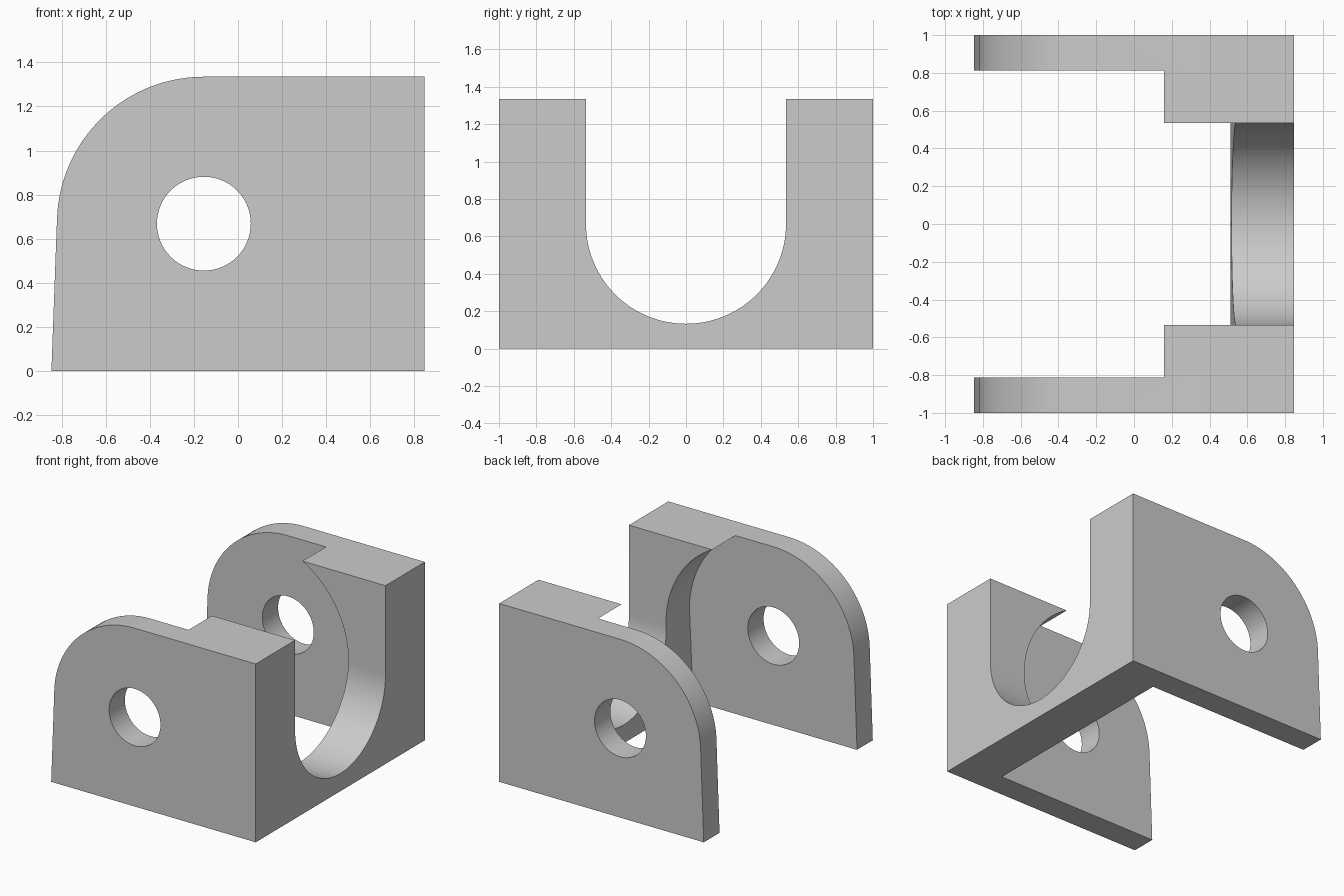
import bpy, bmesh
from math import sin, cos, radians, pi

default = bpy.data.objects.get("Cube")
if default:
    bpy.data.objects.remove(default, do_unlink=True)

grey = bpy.data.materials.new("light grey")
grey.use_nodes = True
GREY = (0.6, 0.6, 0.6, 1)
grey.diffuse_color = GREY
grey.node_tree.nodes["Principled BSDF"].inputs["Base Color"].default_value = GREY


def arc(cu, cv, radius, start, end, steps):
    """Points on an arc, angles in degrees."""
    angles = [radians(start + (end - start) * i / steps) for i in range(steps + 1)]
    return [(cu + radius * cos(a), cv + radius * sin(a)) for a in angles]


def prism(name, outline, axis, low, high):
    """Extrude a (horizontal, z) outline along the x or y axis."""
    bm = bmesh.new()
    place = (lambda u, v: (u, low, v)) if axis == "y" else (lambda u, v: (low, u, v))
    face = bm.faces.new([bm.verts.new(place(u, v)) for u, v in outline])
    grown = bmesh.ops.extrude_face_region(bm, geom=[face])
    depth = high - low
    move = (0, depth, 0) if axis == "y" else (depth, 0, 0)
    verts = [g for g in grown["geom"] if isinstance(g, bmesh.types.BMVert)]
    bmesh.ops.translate(bm, verts=verts, vec=move)
    bmesh.ops.recalc_face_normals(bm, faces=bm.faces)
    mesh = bpy.data.meshes.new(name)
    bm.to_mesh(mesh)
    bm.free()
    mesh.materials.append(grey)
    obj = bpy.data.objects.new(name, mesh)
    bpy.context.collection.objects.link(obj)
    return obj


HOLE_X, MID_Z, TOP, SIDE = -0.155, 0.668, 1.335, 0.847

# Solid block with rounded upper corner and slightly sloped end
side_profile = [(-SIDE, 0), (SIDE, 0), (SIDE, TOP)]
side_profile += arc(HOLE_X, MID_Z, TOP - MID_Z, 90, 177.8, 32)
bracket = prism("clevis_bracket", side_profile, "y", -1, 1)

# Pocket between the two side plates, with a rounded inner wall
pocket_profile = [(-1.2, -0.1), (0.506, -0.1)]
pocket_profile += arc(-0.197, 0.69, 0.737, -2.2, 90, 40) + [(-1.2, 1.427)]
pocket = prism("pocket_cutter", pocket_profile, "y", -0.813, 0.813)

# U-shaped slot through the thick end
slot_profile = [(0.535, 1.6), (-0.535, 1.6)] + arc(0, MID_Z, 0.535, 180, 360, 56)
slot = prism("slot_cutter", slot_profile, "x", -0.2, 1.2)

# Pin hole through both side plates
pin_hole = prism("pin_hole_cutter", arc(HOLE_X, MID_Z, 0.213, 0, 354.375, 63),
                 "y", -1.2, 1.2)

cutters = [pocket, slot, pin_hole]
bpy.context.view_layer.objects.active = bracket
bracket.select_set(True)
for cutter in cutters:
    cutter.hide_render = True
    cut = bracket.modifiers.new(cutter.name, "BOOLEAN")
    cut.operation = "DIFFERENCE"
    cut.solver = "EXACT"
    cut.object = cutter
    bpy.ops.object.modifier_apply(modifier=cut.name)
for cutter in cutters:
    bpy.data.objects.remove(cutter, do_unlink=True)

bpy.ops.object.shade_smooth_by_angle(angle=radians(20))
